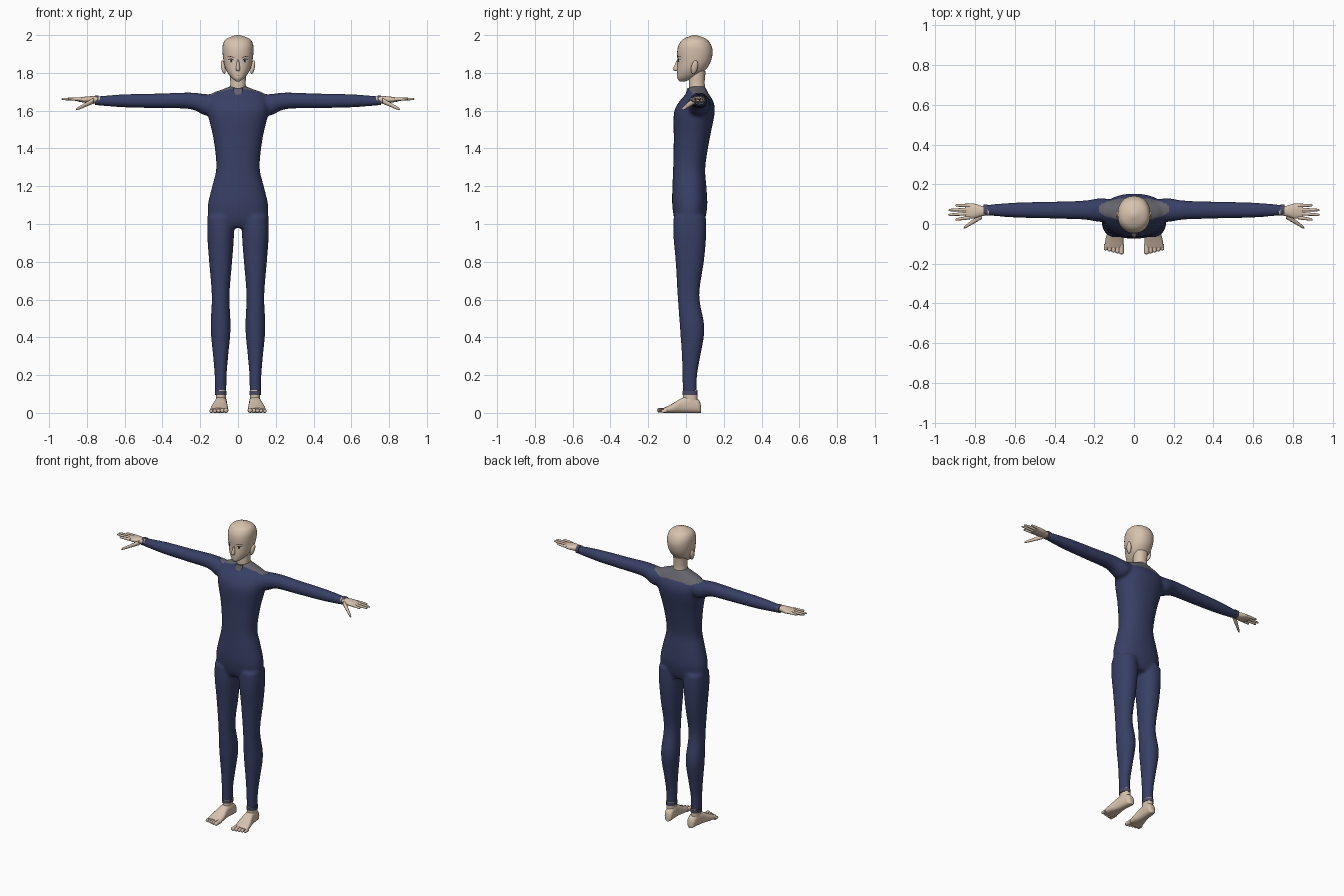
import bpy
import bmesh
import math
from mathutils import Vector
from mathutils.bvhtree import BVHTree

default_cube = bpy.data.objects.get("Cube")
if default_cube:
    bpy.data.objects.remove(default_cube, do_unlink=True)


def material(name, red, green, blue):
    mat = bpy.data.materials.new(name)
    mat.use_nodes = True
    mat.diffuse_color = (red, green, blue, 1)
    shader = mat.node_tree.nodes["Principled BSDF"]
    shader.inputs["Base Color"].default_value = mat.diffuse_color
    return mat


skin = material("skin", 0.68, 0.54, 0.42)
navy = material("navy cloth", 0.04, 0.05, 0.13)
grey = material("grey yoke", 0.13, 0.13, 0.15)
cuff_cloth = material("cuff cloth", 0.07, 0.07, 0.13)
dark = material("dark lashes", 0.03, 0.02, 0.02)
white = material("eye white", 0.75, 0.73, 0.7)
lip = material("lip", 0.35, 0.2, 0.16)


def smooth_rings(rings, steps):
    """Catmull-Rom interpolation between cross-sections."""
    padded = [rings[0], *rings, rings[-1]]
    result = []
    for before, start, end, after in zip(padded, padded[1:], padded[2:], padded[3:]):
        for step in range(steps):
            t = step / steps
            ring = []
            for p, q, r, s in zip(before, start, end, after):
                cubic = 3 * (q - r) + s - p
                square = 2 * p - 5 * q + 4 * r - s
                ring.append(q + t * (r - p + t * (square + t * cubic)) / 2)
            result.append(ring)
    return result + [rings[-1]]


def rounded(value, power):
    return math.copysign(abs(value) ** (2 / power), value)


def loft(bm, axis, rings, side=1, sides=24, steps=4, power=2.2):
    """Skin rings of (position, centre u, centre v, radius u, radius v)."""
    loops, faces = [], []
    for t, centre_u, centre_v, radius_u, radius_v in smooth_rings(rings, steps):
        loop = []
        for k in range(sides):
            angle = math.tau * k / sides
            u = centre_u + radius_u * rounded(math.cos(angle), power)
            v = centre_v + radius_v * rounded(math.sin(angle), power)
            x, y, z = {"X": (t, u, v), "Y": (u, t, v), "Z": (u, v, t)}[axis]
            loop.append(bm.verts.new((x * side, y, z)))
        loops.append(loop)
    for low, high in zip(loops, loops[1:]):
        for k in range(sides):
            faces.append(bm.faces.new((low[k - 1], low[k], high[k], high[k - 1])))
    faces += [bm.faces.new(loops[0]), bm.faces.new(loops[-1])]
    bmesh.ops.recalc_face_normals(bm, faces=faces)


def digit(bm, axis, start, end, root, tip, side):
    """Finger or toe: a tapered rod with a rounded end."""
    index = "XYZ".index(axis)
    rings = []
    for along, swell in ((0, 1), (0.5, 1), (0.85, 1), (0.95, 0.75), (1, 0.2)):
        point = list(Vector(start).lerp(Vector(end), along))
        radius = swell * (root + (tip - root) * along)
        position = point.pop(index)
        rings.append((position, *point, radius, radius))
    loft(bm, axis, rings, side, sides=10, steps=2, power=2)


def finish(name, bm, mat):
    mesh = bpy.data.meshes.new(name)
    bm.to_mesh(mesh)
    bm.free()
    mesh.materials.append(mat)
    for poly in mesh.polygons:
        poly.use_smooth = True
    mesh.set_sharp_from_angle(angle=math.radians(60))
    obj = bpy.data.objects.new(name, mesh)
    bpy.context.collection.objects.link(obj)
    return obj


def part(name, axis, rings, mat, side=1, **options):
    bm = bmesh.new()
    loft(bm, axis, rings, side, **options)
    return finish(name, bm, mat)


def central(*rows):
    """Rings about the middle plane from (z, half width, centre y, half depth)."""
    return [(z, 0, y, width, depth) for z, width, y, depth in rows]


# Suit: torso, legs and sleeves
suit_bm = bmesh.new()
loft(suit_bm, "Z", central(
    (0.98, 0.12, 0.02, 0.06), (1.02, 0.155, 0.02, 0.08), (1.1, 0.16, 0.02, 0.093),
    (1.2, 0.137, 0.018, 0.09), (1.3, 0.115, 0.017, 0.085), (1.45, 0.13, 0.03, 0.095),
    (1.58, 0.16, 0.043, 0.108), (1.64, 0.165, 0.053, 0.095), (1.69, 0.14, 0.06, 0.06),
    (1.71, 0.09, 0.06, 0.05), (1.73, 0.04, 0.06, 0.04)), sides=32)

leg_profile = ((0.1, 0.03, 0.02), (0.2, 0.032, 0.02), (0.3, 0.04, 0.027), (0.45, 0.053, 0.033),
               (0.62, 0.047, 0.013), (0.8, 0.061, 0.02), (0.94, 0.071, 0.02), (1.04, 0.07, 0.02))
arm_profile = ((0.06, 0.04), (0.16, 0.06), (0.25, 0.048), (0.4, 0.043), (0.6, 0.038), (0.75, 0.026))
for side in (1, -1):
    loft(suit_bm, "Z", [(z, 0.092, y, r, r * 1.23) for z, r, y in leg_profile], side)
    loft(suit_bm, "X", [(x, 0.07, 1.69 - r, r, r * 0.95) if r > 0.05 else
                        (x, 0.07, 1.652, r, r * 0.92) for x, r in arm_profile], side)
suit = finish("suit", suit_bm, navy)

# Fuse the suit into one smooth skin
remesh = suit.modifiers.new("fuse", "REMESH")
remesh.mode = "VOXEL"
remesh.voxel_size = 0.009
relax = suit.modifiers.new("relax", "SMOOTH")
relax.iterations = 8
fused = bpy.data.meshes.new_from_object(
    suit.evaluated_get(bpy.context.evaluated_depsgraph_get()))
suit.modifiers.clear()
suit.data = fused
fused.materials.clear()
fused.materials.append(navy)
fused.materials.append(grey)

# Grey yoke over the shoulders
for poly in fused.polygons:
    x, y, z = poly.center
    poly.use_smooth = True
    inside = math.hypot(x / 0.18, (y - 0.075) / 0.058) < 1
    poly.material_index = int(inside and z > 1.66)

# Neck and collar tab
part("neck", "Z", central((1.67, 0.05, 0.065, 0.045), (1.74, 0.041, 0.057, 0.042),
                          (1.81, 0.044, 0.062, 0.042)), skin)
part("collar_tab", "Z", central((1.685, 0.022, 0.02, 0.024), (1.7, 0.027, 0.025, 0.023),
                                (1.72, 0.025, 0.028, 0.021)), grey, power=4)

# Head
head_bm = bmesh.new()
loft(head_bm, "Z", central(
    (1.755, 0.01, -0.02, 0.015), (1.77, 0.03, -0.005, 0.04), (1.79, 0.048, 0.013, 0.06),
    (1.82, 0.065, 0.03, 0.077), (1.86, 0.076, 0.043, 0.088), (1.91, 0.082, 0.047, 0.094),
    (1.95, 0.08, 0.047, 0.085), (1.98, 0.062, 0.047, 0.06), (2, 0.01, 0.047, 0.01)), sides=32)
head_tree = BVHTree.FromBMesh(head_bm)
finish("head", head_bm, skin)
part("nose", "Z", central((1.87, 0.005, -0.035, 0.012), (1.82, 0.011, -0.048, 0.02),
                          (1.81, 0.006, -0.04, 0.014)), skin, sides=12)


def face_plate(name, inner, outer, z, up, down, mat, lift, rise=0, side=1):
    """Thin almond or crescent laid on the front of the head."""
    bm = bmesh.new()
    pairs = []
    count = 9
    for k in range(count):
        t = k / (count - 1)
        x = inner + (outer - inner) * t
        arch = max(math.sin(math.pi * t), 0.1)
        pair = []
        for height in (-down, up):
            origin = Vector((x * side, -1, z + rise * t + height * arch))
            hit = head_tree.ray_cast(origin, Vector((0, 1, 0)))[0]
            pair.append(bm.verts.new((hit.x, hit.y - lift, hit.z)))
        pairs.append(pair)
    for (a, b), (c, d) in zip(pairs, pairs[1:]):
        face = bm.faces.new((a, c, d, b))
        face.normal_update()
        if face.normal.y > 0:
            face.normal_flip()
    finish(name, bm, mat)


face_plate("mouth", -0.018, 0.018, 1.787, 0.001, 0.002, lip, 0.002)

for side, label in ((1, "left"), (-1, "right")):
    # Eye, iris, lash and brow
    face_plate(label + "_eye", 0.018, 0.055, 1.862, 0.009, 0.008, white, 0.002, 0.003, side)
    face_plate(label + "_iris", 0.029, 0.043, 1.863, 0.008, 0.008, dark, 0.003, 0, side)
    face_plate(label + "_lash", 0.016, 0.058, 1.862, 0.012, -0.007, dark, 0.004, 0.004, side)
    face_plate(label + "_brow", 0.014, 0.06, 1.879, 0.004, 0, dark, 0.003, 0.01, side)

    # Ear
    ear_bm = bmesh.new()
    bmesh.ops.create_uvsphere(ear_bm, u_segments=14, v_segments=10, radius=1)
    for vert in ear_bm.verts:
        x, y, z = vert.co
        vert.co = (side * (0.078 + 0.012 * x + 0.006 * z), 0.045 + 0.018 * y + 0.006 * z,
                   1.83 + 0.036 * z)
    bmesh.ops.recalc_face_normals(ear_bm, faces=ear_bm.faces)
    finish(label + "_ear", ear_bm, skin)

    # Hand with four fingers and a thumb
    hand_bm = bmesh.new()
    palm = ((0.73, 0.02, 0.018), (0.77, 0.027, 0.019), (0.81, 0.038, 0.016), (0.85, 0.034, 0.009))
    loft(hand_bm, "X", [(x, 0.065, 1.658, wide, thick) for x, wide, thick in palm], side)
    for spread in (-1.5, -0.5, 0.5, 1.5):
        knuckle = (0.825, 0.063 + 0.02 * spread, 1.66)
        tip = (0.94 - 0.018 * spread ** 2, 0.058 + 0.024 * spread, 1.662)
        digit(hand_bm, "X", knuckle, tip, 0.01, 0.006, side)
    digit(hand_bm, "X", (0.765, 0.042, 1.652), (0.858, -0.02, 1.606), 0.016, 0.007, side)
    finish(label + "_hand", hand_bm, skin)

    # Foot with ankle and toes
    foot_bm = bmesh.new()
    loft(foot_bm, "Z", [(z, 0.09, 0.022, 0.027, 0.038) for z in (0.05, 0.12)], side)
    sole = ((0.08, 0.01, 0.03), (0.07, 0.025, 0.065), (0.03, 0.03, 0.09), (-0.02, 0.034, 0.08),
            (-0.07, 0.045, 0.05), (-0.12, 0.047, 0.025))
    loft(foot_bm, "Y", [(y, 0.091 - 0.09 * y, top / 2, wide, top / 2) for y, wide, top in sole],
         side, power=2.6)
    for toe in range(5):
        x = 0.064 + 0.0195 * toe
        radius = 0.014 - 0.001 * toe
        digit(foot_bm, "Y", (x, -0.1, radius), (x, -0.153 + 0.005 * toe, radius),
              radius, radius * 0.9, side)
    finish(label + "_foot", foot_bm, skin)

    # Cuffs at wrist and ankle
    part(label + "_sleeve_cuff", "X", [(x, 0.07, 1.655, 0.028, 0.025) for x in (0.738, 0.758)],
         cuff_cloth, side, steps=1)
    part(label + "_ankle_cuff", "Z", [(z, 0.092, 0.022, 0.031, 0.04) for z in (0.096, 0.116)],
         cuff_cloth, side, steps=1)
